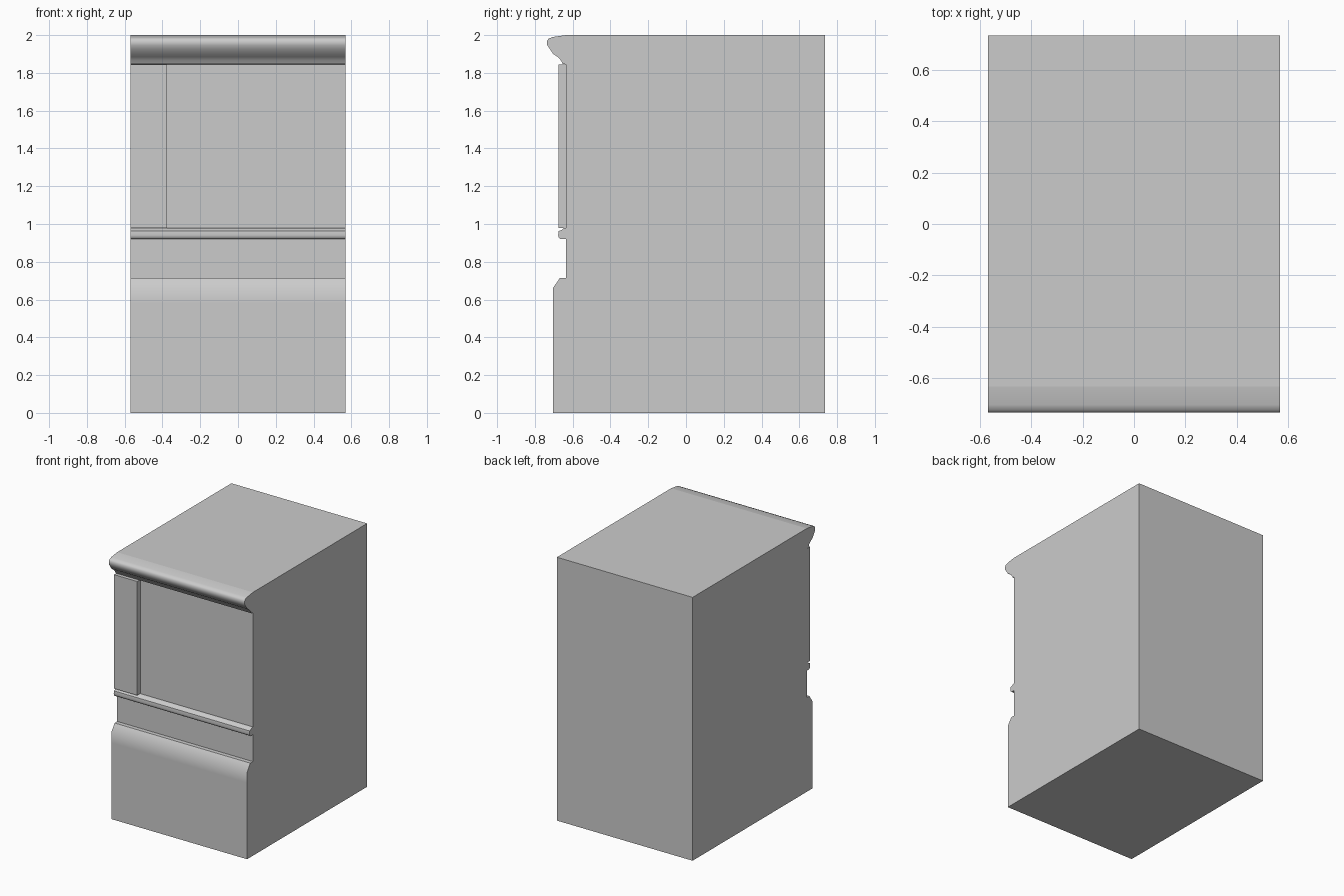
import bpy, bmesh, math

if "Cube" in bpy.data.objects:
    bpy.data.objects.remove(bpy.data.objects["Cube"])

HALF_W = 0.57
WALL_Y = -0.635


def extrude_profile(name, profile, x0=-HALF_W, x1=HALF_W, smooth=None):
    """Sweep a closed (y, z) outline along x."""
    bm = bmesh.new()
    face = bm.faces.new([bm.verts.new((x0, y, z)) for y, z in profile])
    res = bmesh.ops.extrude_face_region(bm, geom=[face])
    verts = [g for g in res["geom"] if isinstance(g, bmesh.types.BMVert)]
    bmesh.ops.translate(bm, verts=verts, vec=(x1 - x0, 0, 0))
    bmesh.ops.recalc_face_normals(bm, faces=bm.faces)
    mesh = bpy.data.meshes.new(name)
    bm.to_mesh(mesh)
    bm.free()
    obj = bpy.data.objects.new(name, mesh)
    bpy.context.collection.objects.link(obj)
    if smooth:
        bpy.ops.object.select_all(action='DESELECT')
        obj.select_set(True)
        bpy.context.view_layer.objects.active = obj
        bpy.ops.object.shade_smooth_by_angle(angle=math.radians(smooth))
    return obj


# Main block: projecting base with sloped top, then the recessed wall
extrude_profile("wall_block", [
    (0.735, 0), (-0.705, 0), (-0.705, 0.58), (-0.705, 0.66),
    (-0.667, 0.715), (WALL_Y, 0.715), (WALL_Y, 2.0), (0.735, 2.0),
], smooth=40)

# Rounded ledge below the upper wall
extrude_profile("ledge_moulding", [
    (WALL_Y, 0.92), (-0.664, 0.92), (-0.673, 0.927), (-0.677, 0.94),
    (-0.674, 0.962), (-0.655, 0.97), (-0.647, 0.978), (WALL_Y, 0.978),
], smooth=50)

# Cornice along the top edge
extrude_profile("cornice", [
    (WALL_Y, 1.845), (-0.652, 1.847), (-0.664, 1.868), (-0.680, 1.885),
    (-0.703, 1.900), (-0.720, 1.925), (-0.735, 1.947), (-0.735, 1.970),
    (-0.727, 1.982), (-0.705, 1.990), (WALL_Y, 2.0),
], smooth=50)

# Flat pilaster on the left side of the wall
extrude_profile("pilaster", [
    (WALL_Y, 0.98), (-0.675, 0.98), (-0.675, 1.845), (WALL_Y, 1.845),
], x1=-0.375)
